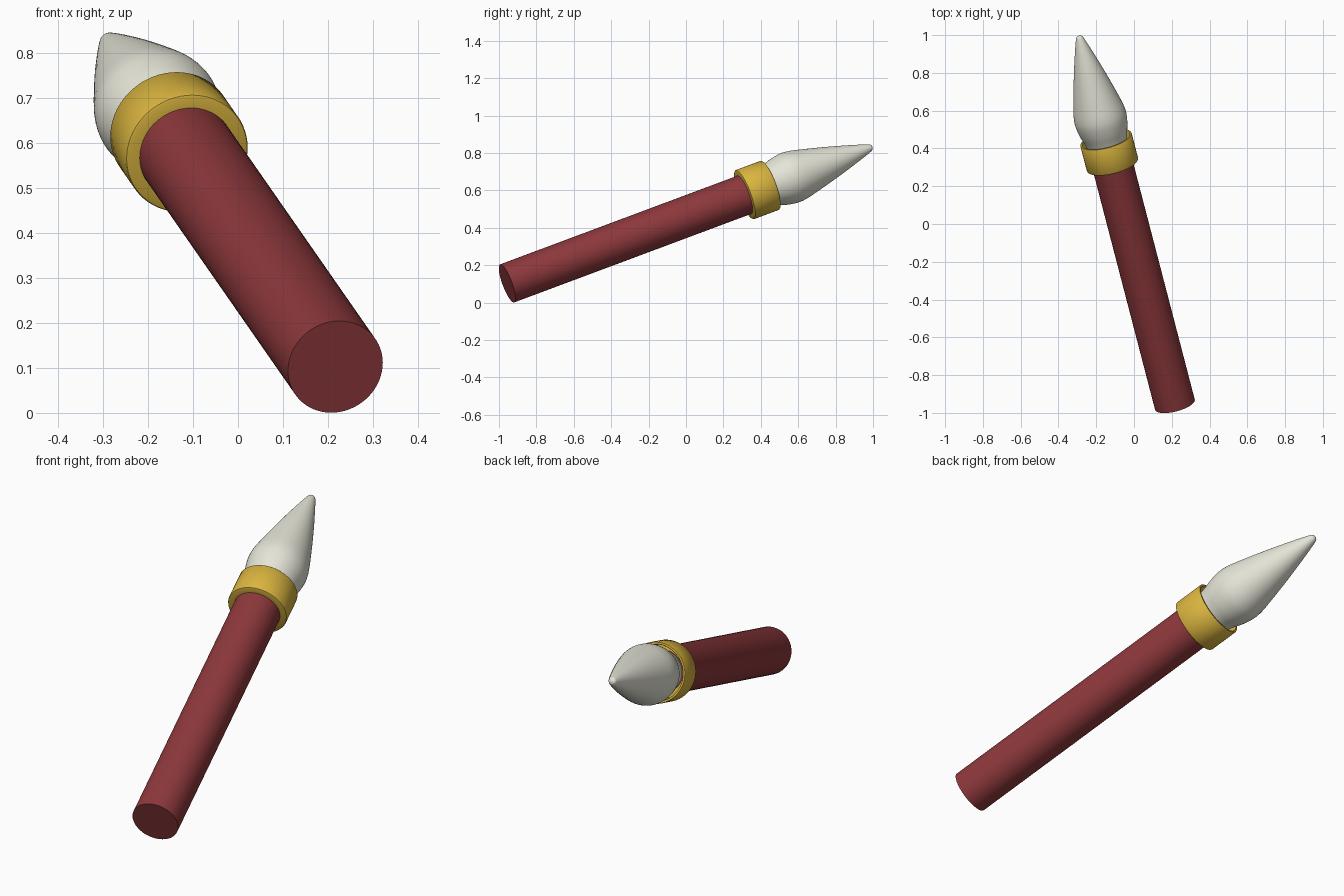
import bpy, bmesh, math
from mathutils import Vector, Matrix

if "Cube" in bpy.data.objects:
    bpy.data.objects.remove(bpy.data.objects["Cube"])

# Brush axis: centre of the handle end, and direction towards the tip
BASE = Vector((0.2165, -0.956, 0.1025))
AXIS = Vector((-0.26, 1.0, 0.3735)).normalized()
PLACE = Matrix.Translation(BASE) @ AXIS.to_track_quat('Z', 'Y').to_matrix().to_4x4()
SIDES = 64


def smooth_profile(pts, steps=5):
    """Catmull-Rom curve through (radius, height) points."""
    p = [Vector(q) for q in pts]
    p = [p[0]] + p + [p[-1]]
    out = []
    for a, b, c, d in zip(p, p[1:], p[2:], p[3:]):
        for i in range(steps):
            t = i / steps
            out.append(0.5 * (2 * b + (c - a) * t + (2 * a - 5 * b + 4 * c - d) * t * t
                              + (3 * b - a - 3 * c + d) * t ** 3))
    return [(max(v.x, 0), v.y) for v in out] + [tuple(pts[-1])]


def lathe(name, profile, color, closed=False):
    """Revolve a (radius, height) profile around the brush axis."""
    bm = bmesh.new()
    vs = [bm.verts.new((r, 0, h)) for r, h in profile]
    pairs = list(zip(vs, vs[1:])) + ([(vs[-1], vs[0])] if closed else [])
    edges = [bm.edges.new(e) for e in pairs]
    bmesh.ops.spin(bm, geom=vs + edges, cent=(0, 0, 0), axis=(0, 0, 1),
                   angle=2 * math.pi, steps=SIDES, use_duplicate=False)
    bmesh.ops.remove_doubles(bm, verts=bm.verts, dist=1e-5)
    bmesh.ops.recalc_face_normals(bm, faces=bm.faces)
    me = bpy.data.meshes.new(name)
    bm.to_mesh(me)
    bm.free()
    ob = bpy.data.objects.new(name, me)
    bpy.context.collection.objects.link(ob)
    ob.matrix_world = PLACE
    mat = bpy.data.materials.new(name + "_material")
    mat.diffuse_color = color
    mat.use_nodes = True
    mat.node_tree.nodes["Principled BSDF"].inputs["Base Color"].default_value = mat.diffuse_color
    me.materials.append(mat)
    bpy.ops.object.select_all(action='DESELECT')
    ob.select_set(True)
    bpy.context.view_layer.objects.active = ob
    bpy.ops.object.shade_smooth_by_angle(angle=math.radians(35))
    return ob


# Handle: plain round rod
lathe("handle", [(0, 0), (0.1085, 0), (0.1085, 1.43), (0, 1.43)], (0.27, 0.04, 0.045, 1))

# Ferrule: gold cup with a softened lower edge and an open upper rim
lathe("ferrule", [(0.10, 1.393), (0.134, 1.393), (0.138, 1.395), (0.140, 1.399),
                  (0.140, 1.540), (0.138, 1.543), (0.130, 1.543), (0.128, 1.540),
                  (0.122, 1.46), (0.10, 1.46)], (0.70, 0.46, 0.05, 1), closed=True)

# Bristles: teardrop with a small rounded tip
lathe("bristles", [(0, 1.47)] + smooth_profile([
    (0.10, 1.47), (0.115, 1.543), (0.131, 1.60), (0.1395, 1.655), (0.137, 1.70),
    (0.125, 1.757), (0.100, 1.857), (0.073, 1.957), (0.044, 2.056), (0.023, 2.122),
    (0.014, 2.140), (0, 2.146)]), (0.78, 0.78, 0.68, 1))
